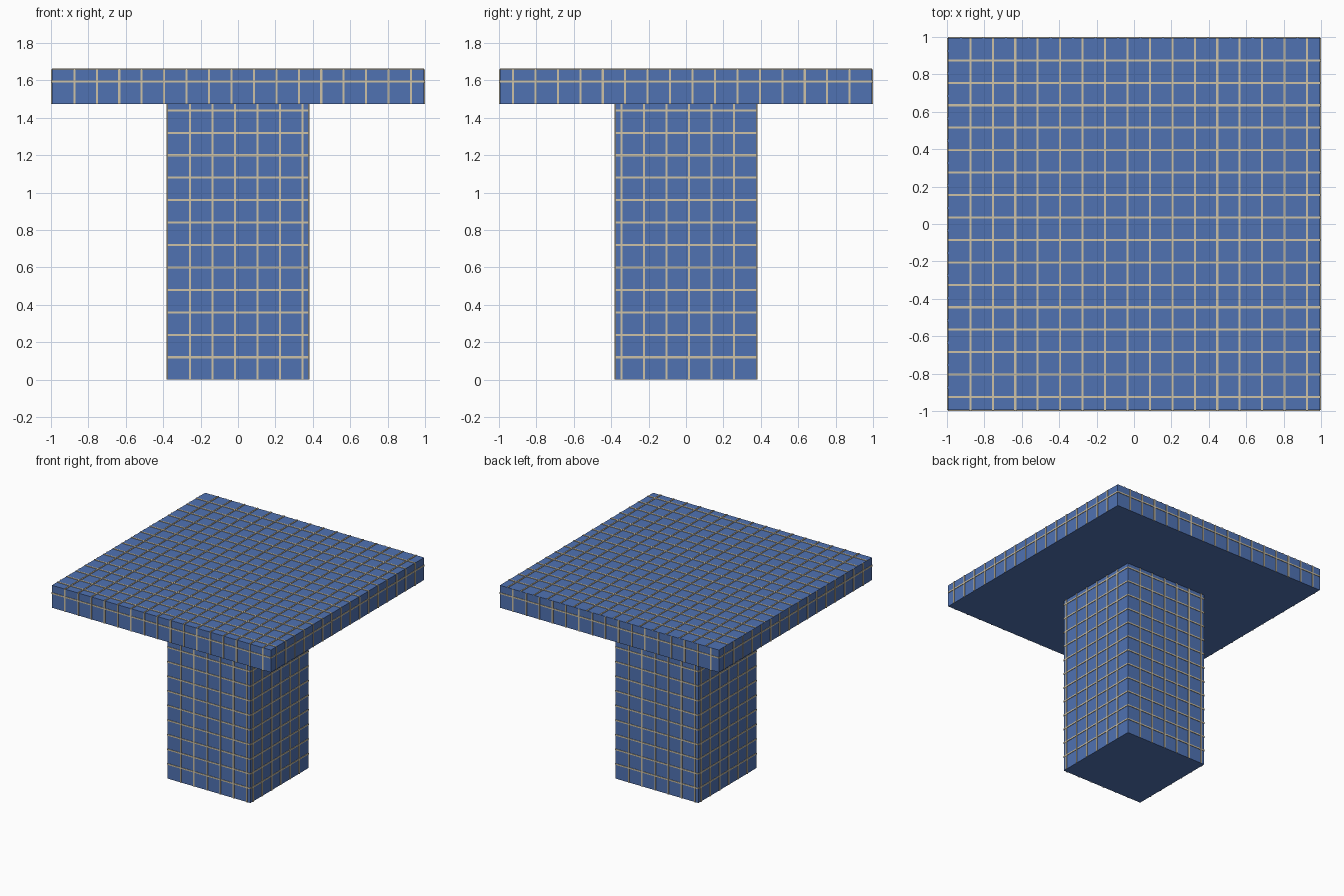
import bpy
import bmesh
from mathutils import Matrix, Vector

if "Cube" in bpy.data.objects:
    bpy.data.objects.remove(bpy.data.objects["Cube"])

PITCH, WIDTH, OUT = 0.12, 0.011, 0.005
TOP, COL = 0.995, 0.376            # half widths of slab and column
Z_SLAB, Z_TOP = 1.475, 1.659


def material(name, colour):
    m = bpy.data.materials.new(name)
    m.diffuse_color = colour
    m.use_nodes = True
    m.node_tree.nodes["Principled BSDF"].inputs["Base Color"].default_value = m.diffuse_color
    return m


blue = material("blue_tile", (0.08, 0.17, 0.45, 1))
tan = material("tan_grout", (0.62, 0.54, 0.38, 1))


def add_box(bm, lo, hi):
    lo, hi = Vector(lo), Vector(hi)
    mat = Matrix.Translation((lo + hi) / 2) @ Matrix.Diagonal((*(hi - lo), 1))
    bmesh.ops.create_cube(bm, size=1, matrix=mat)


def finish(bm, name, mat):
    me = bpy.data.meshes.new(name)
    bm.to_mesh(me)
    bm.free()
    me.materials.append(mat)
    ob = bpy.data.objects.new(name, me)
    bpy.context.collection.objects.link(ob)


def block(name, half, z0, z1):
    bm = bmesh.new()
    add_box(bm, (-half, -half, z0), (half, half, z1))
    finish(bm, name, blue)


def steps(start, stop):
    n = int((stop - start - 0.01) / PITCH)
    return [start + PITCH * (i + 1) for i in range(n)]


def side_grout(name, half, z0, z1):
    bm = bmesh.new()
    w, d = WIDTH / 2, half + OUT
    inner = half - OUT
    # front and right faces, then the same turned half way round
    for t in steps(-half, half):
        add_box(bm, (t - w, -d, z0), (t + w, -inner, z1))
        add_box(bm, (inner, -t - w, z0), (d, -t + w, z1))
    d -= 0.001
    for z in steps(z0, z1):
        add_box(bm, (-half, -d, z - w), (half, -inner, z + w))
        add_box(bm, (inner, -half, z - w), (d, half, z + w))
    half_turn = bmesh.ops.duplicate(bm, geom=bm.verts[:] + bm.edges[:] + bm.faces[:])["geom"]
    verts = [g for g in half_turn if isinstance(g, bmesh.types.BMVert)]
    bmesh.ops.rotate(bm, verts=verts, matrix=Matrix.Rotation(3.14159265, 3, 'Z'))
    finish(bm, name, tan)


# Solid blocks
block("pedestal", COL, 0, Z_SLAB)
block("table_top", TOP, Z_SLAB, Z_TOP)

# Raised grout strips on the sides
side_grout("pedestal_grout", COL, 0, Z_SLAB)
side_grout("table_rim_grout", TOP, Z_SLAB, Z_TOP)

# Raised grout strips on the upper face
bm = bmesh.new()
w = WIDTH / 2
for t in steps(-TOP, TOP):
    add_box(bm, (t - w, -TOP, Z_TOP - OUT), (t + w, TOP, Z_TOP + OUT))
    add_box(bm, (-TOP, -t - w, Z_TOP - OUT), (TOP, -t + w, Z_TOP + OUT - 0.001))
finish(bm, "table_surface_grout", tan)
